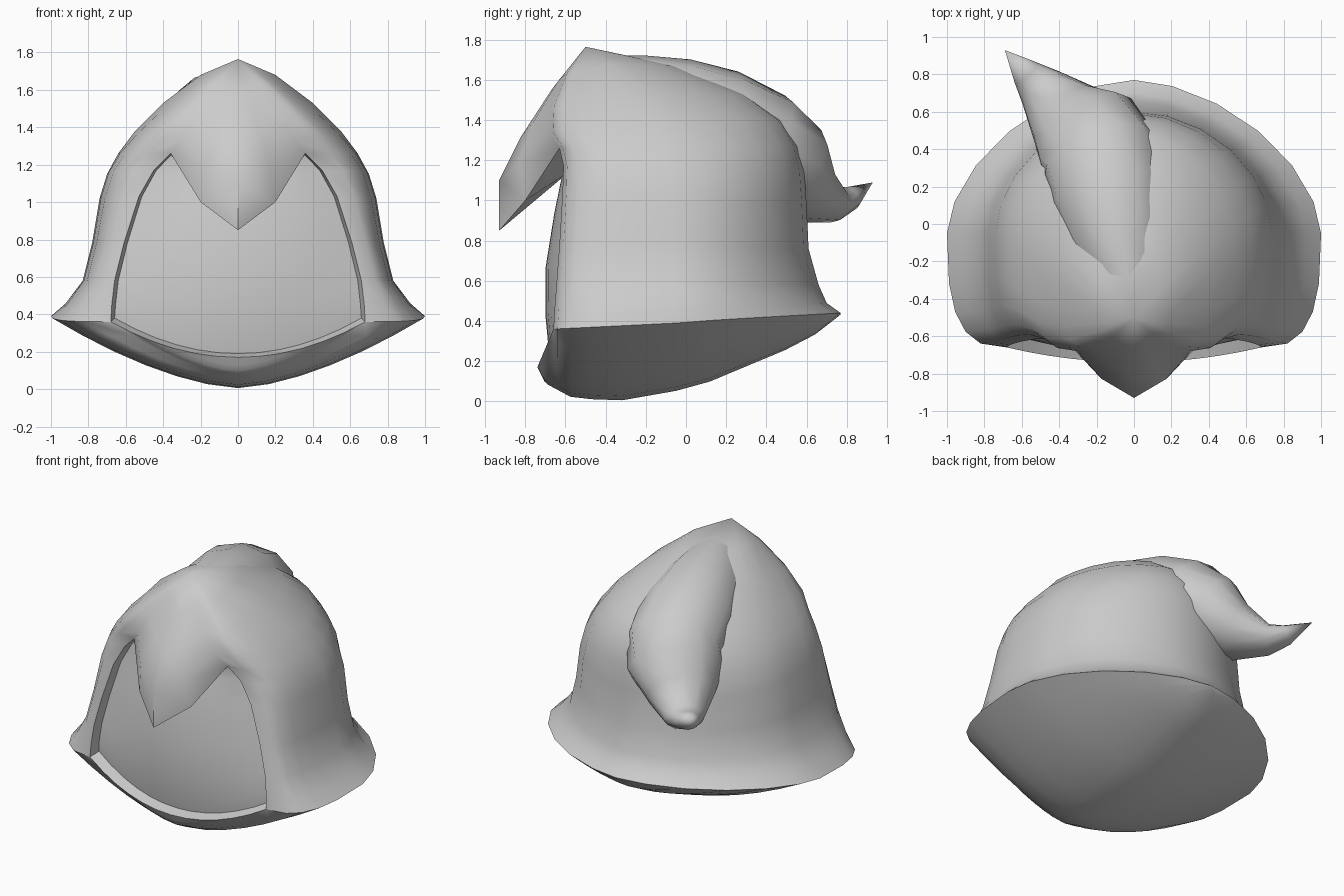
import bpy, bmesh, math
from mathutils import Vector

old = bpy.data.objects.get("Cube")
if old:
    bpy.data.objects.remove(old, do_unlink=True)

cloth = bpy.data.materials.new("grey_cloth")
cloth.use_nodes = True
GREY = (0.6, 0.6, 0.6, 1)
cloth.diffuse_color = GREY
cloth.node_tree.nodes["Principled BSDF"].inputs["Base Color"].default_value = GREY


def loft(name, rows, mirror=False, angle=50, closed=False):
    """Skin successive rows of points; a longer row is trimmed to its neighbour."""
    bm = bmesh.new()
    for sign in ((1, -1) if mirror else (1,)):
        grid = [[bm.verts.new((sign * p[0], p[1], p[2])) for p in row] for row in rows]
        for a, b in zip(grid, grid[1:]):
            n = min(len(a), len(b))
            for i in range(n if closed else n - 1):
                j = (i + 1) % n
                bm.faces.new((a[i], a[j], b[j], b[i]))
    bmesh.ops.remove_doubles(bm, verts=bm.verts, dist=0.002)
    bmesh.ops.recalc_face_normals(bm, faces=bm.faces)
    me = bpy.data.meshes.new(name)
    bm.to_mesh(me)
    bm.free()
    me.materials.append(cloth)
    ob = bpy.data.objects.new(name, me)
    bpy.context.collection.objects.link(ob)
    bpy.ops.object.select_all(action="DESELECT")
    ob.select_set(True)
    bpy.context.view_layer.objects.active = ob
    bpy.ops.object.shade_smooth_by_angle(angle=math.radians(angle))


def mix(a, b, t):
    return a + (b - a) * t


def half_ring(w, yc, zs, yb, zb, edge):
    """Points from the middle of the back, round the side, to the face edge."""
    pts = []
    power = 1.25 - .2 * min(zs, 1)
    for i in range(6):
        a = math.pi / 2 * i / 6
        s, c = math.sin(a), math.cos(a)
        pts.append((w * s ** power, mix(yc, yb, c ** power), mix(zs, zb, c)))
    for i in range(6):
        b = math.pi / 2 * i / 5
        s, c = math.sin(b) ** 0.7, max(math.cos(b), 0) ** 0.7
        pts.append((mix(edge[0], w, c), mix(yc, edge[1], s), mix(zs, edge[2], s)))
    return pts


# Hood shell: half width, widest y, side z, back y, back z, face edge
rings = [
    (1.0, -.05, .39, .77, .44, (.68, -.66, .36)),
    (.92, -.05, .46, .70, .49, (.675, -.655, .45)),
    (.83, -.05, .58, .66, .58, (.66, -.645, .58)),
    (.78, -.05, .78, .61, .76, (.61, -.63, .78)),
    (.74, -.06, 1.02, .60, .98, (.53, -.615, 1.03)),
    (.70, -.08, 1.15, .59, 1.14, (.45, -.61, 1.17)),
    (.64, -.12, 1.26, .56, 1.27, (.36, -.63, 1.26)),
    (.55, -.18, 1.38, .48, 1.40, (.30, -.68, 1.34)),
    (.40, -.28, 1.53, .30, 1.53, (.21, -.67, 1.47)),
    (.20, -.38, 1.68, -.05, 1.67, (.11, -.60, 1.63)),
    (0, -.5, 1.765, -.5, 1.765, (0, -.5, 1.765)),
]
# Pointed peak hanging over the face: middle and centre point of the top rings
peak = [
    ((.20, -.80, 1.0), (0, -.93, .85)),
    ((.17, -.83, 1.19), (0, -.93, 1.1)),
    ((.11, -.76, 1.39), (0, -.82, 1.32)),
    ((.06, -.64, 1.59), (0, -.67, 1.55)),
    ((0, -.5, 1.765), (0, -.5, 1.765)),
]
shell = [half_ring(*r) for r in rings]
for row, extra in zip(shell[-len(peak):], peak):
    row.extend(extra)
loft("hood_shell", shell, mirror=True)

# Closed underside of the peak, running back to the face
loft("peak_underside", [[rings[6][5], *peak[0]],
                        [(.35, -.55, 1.24), (.20, -.60, 1.13), (0, -.62, 1.11)]],
     mirror=True)

# Front lip below the face opening
steps = [i / 6 for i in range(-6, 7)]


def lip(s):
    return (.68 * s, -.74 + .08 * s * s, .17 + .19 * s * s)


def lip_inner(s):
    x, y, z = lip(s)
    return (x * .97, y + .07, z + .02)


loft("front_lip", [[lip(s) for s in steps], [lip_inner(s) for s in steps]])

# Gently bulging face, set behind the edge of the opening
face = [[lip_inner(s) for s in steps]]
bulge = (-.685, -.70, -.70, -.655, -.62, -.58, -.52)
for k, (r, middle) in enumerate(zip(rings[1:8], bulge)):
    ex, ey, ez = r[5]
    sag = .18 * (1 - k / 6)
    face.append([(ex * .97 * s, mix(middle, ey + .06, s * s), ez - sag * (1 - s * s))
                 for s in steps])
loft("face", face)

# Narrow wall joining the opening edge to the face
loft("opening_wall", [[r[5] for r in rings[:7]], [row[-1] for row in face[:7]]],
     mirror=True)

# Rounded underside hung between both sides of the brim
keel = [(-.74, .17), (-.70, .09), (-.57, .02), (-.35, 0), (.05, .07), (.6, .3), (.78, .44)]


def keel_z(y):
    for (y0, z0), (y1, z1) in zip(keel, keel[1:]):
        if y <= y1:
            return mix(z0, z1, (y - y0) / (y1 - y0))
    return keel[-1][1]


brim = shell[0][:12] + [lip(s) for s in reversed(steps[6:-1])]
under = []
for x, y, z in brim:
    zc = min(keel_z(y), z)
    under.append([(x * s, y, mix(zc, z, abs(s) ** 1.6)) for s in steps])
loft("underside", under)

# Drooping tail: centre, half width, half height
stations = [
    ((0, -.48, 1.58), .10, .15),
    ((-.03, -.28, 1.50), .21, .235),
    ((-.08, -.06, 1.43), .28, .285),
    ((-.13, .16, 1.36), .32, .30),
    ((-.18, .36, 1.27), .32, .29),
    ((-.25, .47, 1.17), .31, .26),
    ((-.37, .58, 1.05), .22, .18),
    ((-.50, .73, .98), .13, .09),
    ((-.58, .81, 1.01), .08, .06),
    ((-.69, .93, 1.09), .0005, .0005),
]
centres = [Vector(s[0]) for s in stations]
tail = []
for i, (c, hw, hh) in enumerate(stations):
    tangent = centres[min(i + 1, len(centres) - 1)] - centres[max(i - 1, 0)]
    side = tangent.cross(Vector((0, 0, 1))).normalized()
    up = side.cross(tangent).normalized()
    tail.append([centres[i] + side * hw * math.cos(a) + up * hh * math.sin(a)
                 for a in (math.tau * k / 12 for k in range(12))])
loft("hood_tail", tail, closed=True)
